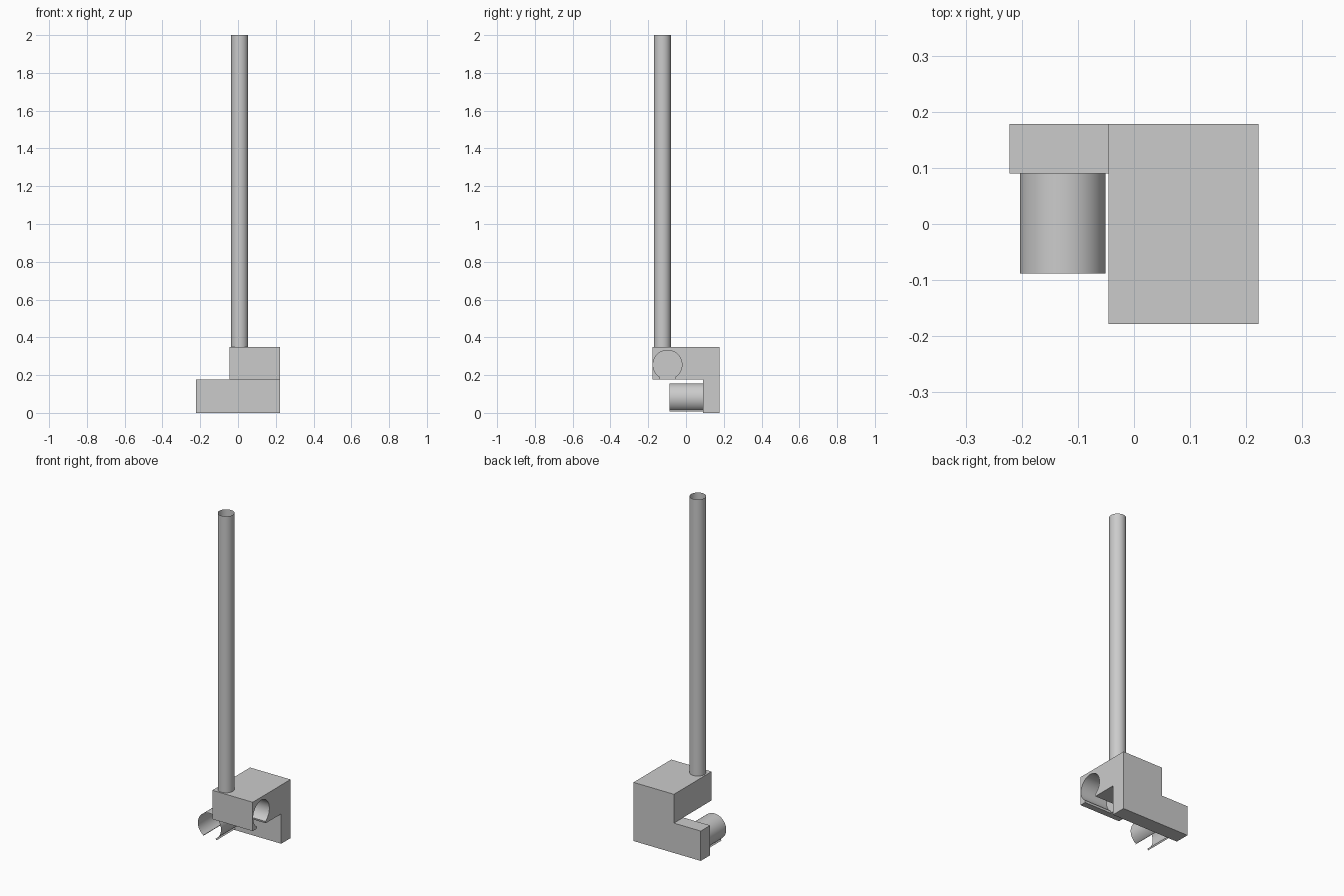
import bpy, bmesh, math
from mathutils import Matrix, Vector

if "Cube" in bpy.data.objects:
    bpy.data.objects.remove(bpy.data.objects["Cube"])


def make_object(name, bm):
    bmesh.ops.recalc_face_normals(bm, faces=bm.faces)
    mesh = bpy.data.meshes.new(name)
    bm.to_mesh(mesh)
    bm.free()
    obj = bpy.data.objects.new(name, mesh)
    bpy.context.collection.objects.link(obj)
    return obj


def box(name, lo, hi):
    lo, hi = Vector(lo), Vector(hi)
    bm = bmesh.new()
    bmesh.ops.create_cube(bm, size=1, matrix=Matrix.Translation((lo + hi) / 2)
                          @ Matrix.Diagonal((*(hi - lo), 1)))
    return make_object(name, bm)


def arc(radius, start, end, n):
    return [(radius * math.cos(start + (end - start) * i / n),
             radius * math.sin(start + (end - start) * i / n)) for i in range(n + 1)]


def sweep(name, points, place, depth, closed=False, caps=False):
    """Sweep a 2D profile; place(u, v, d) maps it into the scene."""
    bm = bmesh.new()
    a = [bm.verts.new(place(u, v, 0)) for u, v in points]
    b = [bm.verts.new(place(u, v, depth)) for u, v in points]
    n = len(points)
    for i in range(n if closed else n - 1):
        j = (i + 1) % n
        bm.faces.new((a[i], a[j], b[j], b[i]))
    if caps:
        bm.faces.new(a)
        bm.faces.new(b)
    return make_object(name, bm)


def boolean(obj, other, operation):
    mod = obj.modifiers.new(operation.lower(), 'BOOLEAN')
    mod.operation, mod.solver, mod.object = operation, 'EXACT', other
    bpy.context.view_layer.objects.active = obj
    bpy.ops.object.modifier_apply(modifier=mod.name)
    bpy.data.objects.remove(other)


def smooth(obj):
    bpy.ops.object.select_all(action='DESELECT')
    obj.select_set(True)
    bpy.context.view_layer.objects.active = obj
    bpy.ops.object.shade_smooth_by_angle(angle=math.radians(30))


# Round section with a slot and two short feet at the bottom
R = 0.0765
gap = math.asin(0.04 / R)
ring = arc(R, -math.pi / 2 + gap, 1.5 * math.pi - gap, 48)


def keyhole(foot):
    return [(0.046, foot)] + ring + [(-0.046, foot)]


# Bracket: upper block joined to the lower back plate
bracket = box("bracket", (-0.045, -0.178, 0.178), (0.222, 0.178, 0.35))
boolean(bracket, box("back_plate", (-0.222, 0.09, 0), (0.222, 0.178, 0.178)), 'UNION')

# Blind socket in the right side, open along the underside
cutter = sweep("socket_cutter", keyhole(-0.09),
               lambda u, v, d: (0.045 + d, -0.098 + u, 0.255 + v), 0.25,
               closed=True, caps=True)
cutter.hide_render = True
boolean(bracket, cutter, 'DIFFERENCE')
smooth(bracket)

# Slotted open sleeve in front of the plate
sleeve = sweep("slotted_sleeve", keyhole(-0.073),
               lambda u, v, d: (-0.127 + u, -0.088 + d, 0.08 + v), 0.178)
smooth(sleeve)

# Upright open tube
pole = sweep("pole", arc(0.045, 0, 2 * math.pi, 48)[:-1],
             lambda u, v, d: (0.009 + u, -0.125 + v, 0.35 + d), 1.65, closed=True)
smooth(pole)
